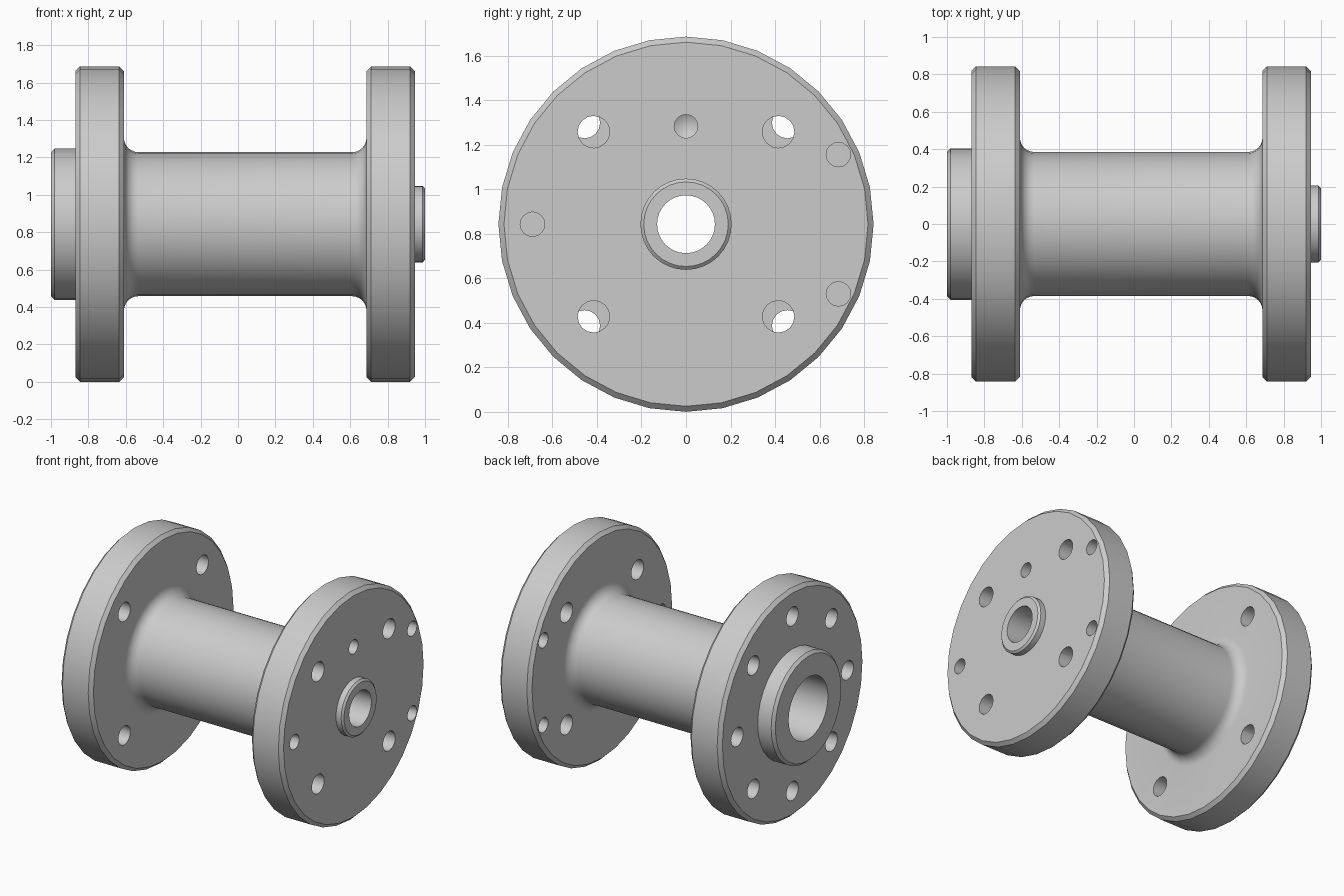
import bpy, bmesh
from math import pi, sin, cos, radians
from mathutils import Matrix, Vector

if "Cube" in bpy.data.objects:
    bpy.data.objects.remove(bpy.data.objects["Cube"], do_unlink=True)

AXIS_Z = 0.843      # height of the spool axis
RIM = 0.843         # flange radius
BEVEL = 0.025
FILLET = 0.077
TUBE = 0.385

steel = bpy.data.materials.new("light_grey_steel")
steel.use_nodes = True
grey = (0.6, 0.6, 0.6, 1)
steel.diffuse_color = grey
steel.node_tree.nodes["Principled BSDF"].inputs["Base Color"].default_value = grey


def make_object(name, bm):
    bmesh.ops.recalc_face_normals(bm, faces=bm.faces)
    mesh = bpy.data.meshes.new(name)
    bm.to_mesh(mesh)
    bm.free()
    mesh.materials.append(steel)
    obj = bpy.data.objects.new(name, mesh)
    bpy.context.collection.objects.link(obj)
    return obj


def lathe(bm, profile, sides, centre):
    """Revolve (x, radius) points about an axis parallel to x."""
    cy, cz = centre
    verts = [bm.verts.new((x, cy, cz + r)) for x, r in profile]
    n = len(verts)
    edges = [bm.edges.new((verts[i], verts[(i + 1) % n])) for i in range(n)]
    bmesh.ops.spin(bm, geom=verts + edges, cent=(0, cy, cz), axis=(1, 0, 0),
                   angle=2 * pi, steps=sides, use_merge=True)


def flange(x0, x1):
    """Rim of a flange with both edges chamfered."""
    return [(x0, RIM - BEVEL), (x0 + BEVEL, RIM), (x1 - BEVEL, RIM), (x1, RIM - BEVEL)]


def fillet(x, side):
    """Concave arc from a flange face down to the tube."""
    pts = []
    for i in range(7):
        a = pi / 2 * i / 6
        pts.append((x + side * FILLET * (1 - cos(a)), TUBE + FILLET * (1 - sin(a))))
    return pts


# Outer outline from left to right, then the stepped bore back again
outline = [(-1, 0.385), (-0.98, 0.405), (-0.87, 0.405)]
outline += flange(-0.87, -0.61) + fillet(-0.61, 1)
outline += fillet(0.687, -1)[::-1] + flange(0.687, 0.945)
outline += [(0.945, 0.205), (0.987, 0.205), (1, 0.19)]
outline += [(1, 0.13), (0.6, 0.13), (0.6, 0.23), (-1, 0.23)]
bm = bmesh.new()
lathe(bm, outline, 32, (0, AXIS_Z))
spool = make_object("flanged_spool", bm)

# Drill cutters
bm = bmesh.new()


def drill(y, z, r, x0, x1, tip=0.0):
    """Cylinder from x0 to x1, with a pointed end when tip is set."""
    ring = [Vector((0, r * sin(2 * pi * i / 16), r * cos(2 * pi * i / 16))) for i in range(16)]
    offset = Vector((0, y, AXIS_Z + z))
    a = [bm.verts.new(p + offset + Vector((x0, 0, 0))) for p in ring]
    b = [bm.verts.new(p + offset + Vector((x1, 0, 0))) for p in ring]
    bm.faces.new(a)
    for i in range(16):
        j = (i + 1) % 16
        bm.faces.new((a[i], a[j], b[j], b[i]))
    if tip:
        point = bm.verts.new(offset + Vector((x1 + tip, 0, 0)))
        for i in range(16):
            bm.faces.new((b[i], b[(i + 1) % 16], point))
    else:
        bm.faces.new(b)


# Left flange: four through holes on the diagonals, four blind holes between
for k in range(8):
    a = radians(45 * k)
    y, z = 0.645 * cos(a), 0.645 * sin(a)
    if k % 2:
        drill(y, z, 0.07, -0.95, -0.55)
    else:
        drill(y, z, 0.07, -0.95, -0.72, 0.04)

# Right flange: four bolt holes, three rim holes and one pointed blind hole
for sy in (-1, 1):
    for sz in (-1, 1):
        drill(sy * 0.415, sz * 0.415, 0.072, 0.6, 1.05)
for y, z in ((-0.69, 0), (0.685, 0.313), (0.685, -0.313)):
    drill(y, z, 0.055, 0.6, 1.05)
drill(0, 0.44, 0.053, 1.05, 0.82, -0.03)
cutters = make_object("drill_cutters", bm)
cutters.hide_render = True

# Cut the holes and keep the result as plain mesh
cut = spool.modifiers.new("holes", 'BOOLEAN')
cut.operation = 'DIFFERENCE'
cut.solver = 'EXACT'
cut.object = cutters
bpy.ops.object.select_all(action='DESELECT')
spool.select_set(True)
bpy.context.view_layer.objects.active = spool
bpy.ops.object.modifier_apply(modifier=cut.name)
bpy.data.objects.remove(cutters, do_unlink=True)
bpy.ops.object.shade_smooth_by_angle(angle=radians(30))
